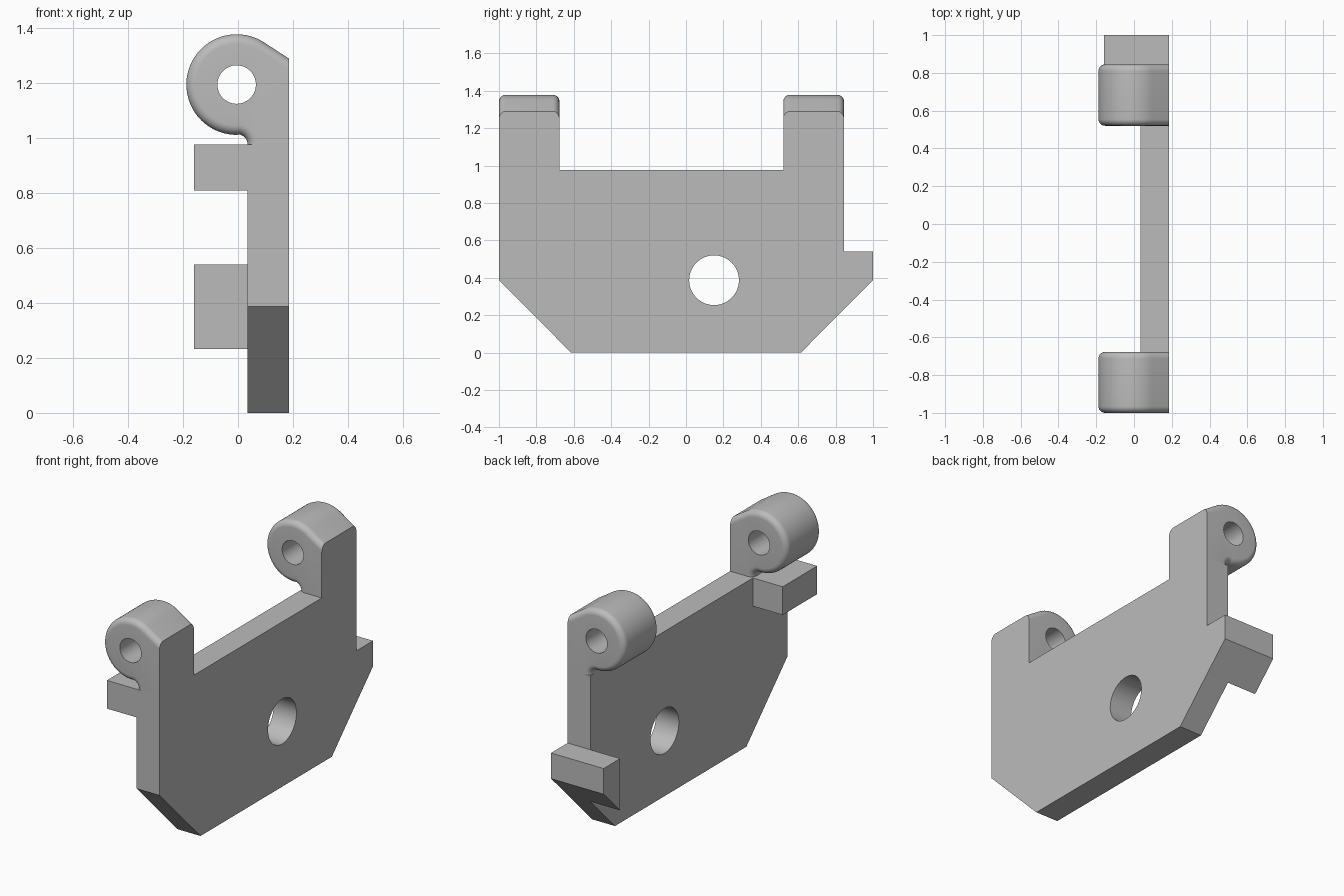
import bpy, bmesh
from math import sin, cos, radians, atan2, degrees
from mathutils import Vector

old = bpy.data.objects.get("Cube")
if old:
    bpy.data.objects.remove(old)

GREY = (0.5, 0.5, 0.5, 1)
grey = bpy.data.materials.new("plain grey")
grey.use_nodes = True
grey.diffuse_color = GREY
grey.node_tree.nodes["Principled BSDF"].inputs["Base Color"].default_value = GREY

BACK, FACE, LEDGE = 0.185, 0.035, -0.16    # x of plate back, plate face, lug ends
TOP = 0.977                                # plate top
POSTS = {"front": (-1, -0.677), "rear": (0.52, 0.845)}


def loft(name, sections):
    """Skin a run of equal closed sections and cap both ends."""
    bm = bmesh.new()
    rings = [[bm.verts.new(p) for p in s] for s in sections]
    n = len(rings[0])
    for a, b in zip(rings, rings[1:]):
        for i in range(n):
            j = (i + 1) % n
            bm.faces.new((a[i], a[j], b[j], b[i]))
    bm.faces.new(rings[0])
    bm.faces.new(rings[-1])
    bmesh.ops.recalc_face_normals(bm, faces=bm.faces)
    mesh = bpy.data.meshes.new(name)
    bm.to_mesh(mesh)
    bm.free()
    mesh.materials.append(grey)
    obj = bpy.data.objects.new(name, mesh)
    bpy.context.collection.objects.link(obj)
    return obj


def slab(name, outline, x0, x1):
    """Extrude a y-z outline along x."""
    return loft(name, [[(x, y, z) for y, z in outline] for x in (x0, x1)])


def activate(obj):
    bpy.ops.object.select_all(action="DESELECT")
    obj.select_set(True)
    bpy.context.view_layer.objects.active = obj


def drill(obj, radius, location, rotation):
    """Cut a round through hole, then smooth its wall."""
    bpy.ops.mesh.primitive_cylinder_add(vertices=64, radius=radius, depth=1,
                                        location=location, rotation=rotation)
    cutter = bpy.context.object
    cutter.hide_render = True
    cutter.data.materials.append(grey)
    activate(obj)
    mod = obj.modifiers.new("hole", "BOOLEAN")
    mod.operation, mod.solver, mod.object = "DIFFERENCE", "EXACT", cutter
    bpy.ops.object.modifier_apply(modifier=mod.name)
    bpy.data.objects.remove(cutter)
    bpy.ops.object.shade_smooth_by_angle(angle=radians(30))


# Main plate with chamfered lower corners and a round hole
plate = slab("plate", [(-1, 0.388), (-0.615, 0), (0.615, 0), (0.845, 0.233),
                       (0.845, TOP), (-1, TOP)], FACE, BACK)
drill(plate, 0.133, (0.1, 0.15, 0.387), (0, radians(90), 0))

# Rear lug follows the chamfer; front lug sits below the front knuckle
slab("rear_lug", [(0.845, 0.233), (1, 0.388), (1, 0.54), (0.845, 0.54)], LEDGE, BACK)
y0, y1 = POSTS["front"]
slab("front_lug", [(y0, 0.81), (y1, 0.81), (y1, TOP), (y0, TOP)], LEDGE, FACE)

# Hinge knuckles: round eye, sloped top and a small fillet into the post
EYE = Vector((-0.005, 1.195))
R, FILLET, ROUND, SLOPE = 0.183, 0.037, 0.035, 57
FC = Vector((FACE - FILLET, TOP))


def arc(centre, radius, start, end, steps):
    angles = [radians(start + (end - start) * i / steps) for i in range(steps + 1)]
    return [centre + radius * Vector((cos(a), sin(a))) for a in angles]


def knuckle_section(y, inset):
    to_fillet = degrees(atan2(FC.y - EYE.y, FC.x - EYE.x)) % 360
    a = radians(SLOPE)
    peak = EYE.y + (R - inset - (BACK - EYE.x) * cos(a)) / sin(a)
    outline = [Vector((BACK, TOP)), Vector((BACK, peak))]
    outline += arc(EYE, R - inset, SLOPE, to_fillet, 48)
    outline += arc(FC, FILLET + inset, to_fillet - 180, 0, 12)[1:]
    return [(p.x, y, p.y) for p in outline]


for place, (y0, y1) in POSTS.items():
    steps = [radians(90 * i / 8) for i in range(9)]
    rim = [(ROUND * (1 - cos(a)), ROUND * (1 - sin(a))) for a in steps]
    sections = [knuckle_section(y0 + d, inset) for d, inset in rim]
    sections += [knuckle_section(y1 - d, inset) for d, inset in reversed(rim)]
    knuckle = loft(place + "_knuckle", sections)
    drill(knuckle, 0.07, (EYE.x, (y0 + y1) / 2, EYE.y), (radians(90), 0, 0))
